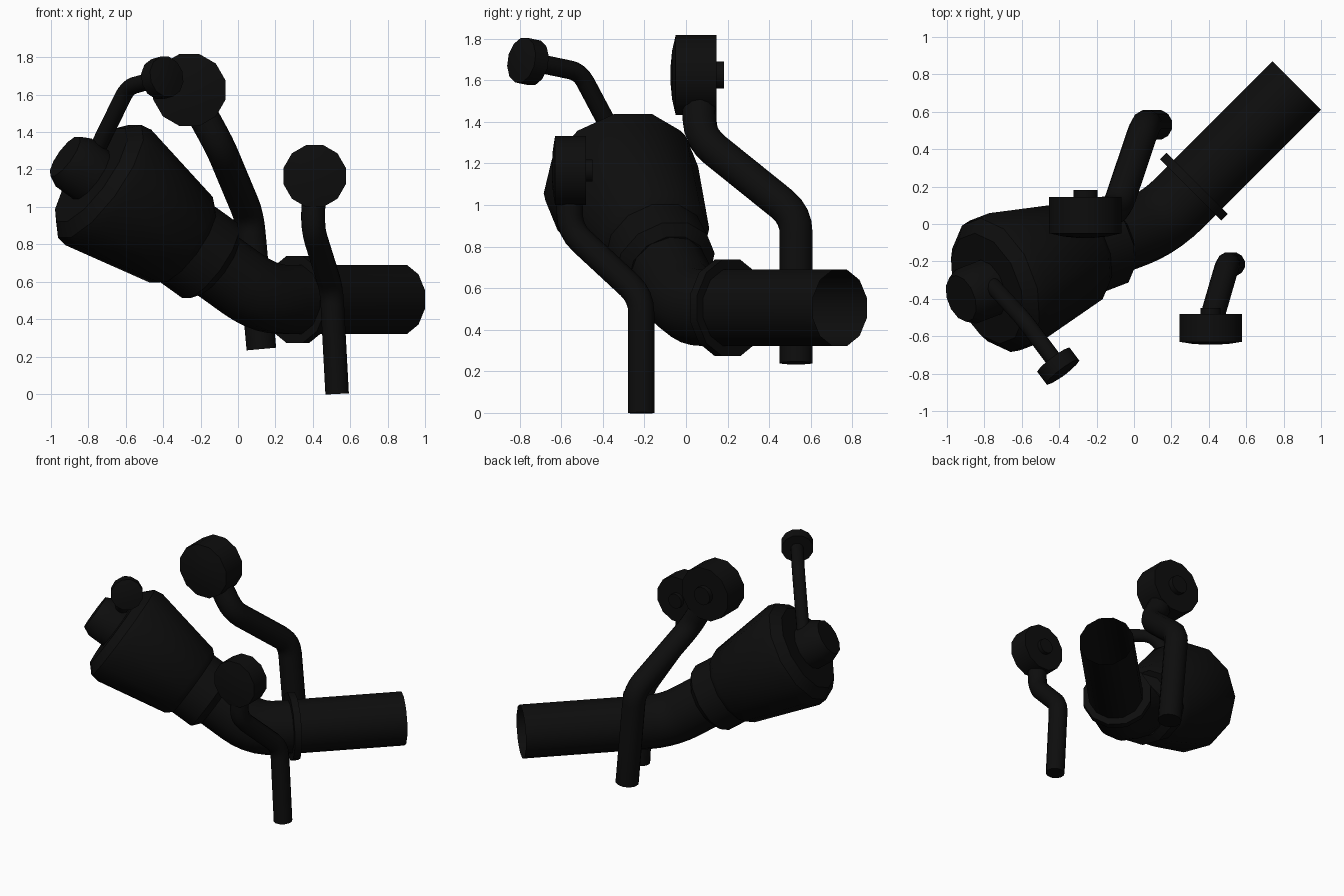
import bpy, bmesh, math
from mathutils import Vector

SIDES = 12

old = bpy.data.objects.get("Cube")
if old:
    bpy.data.objects.remove(old, do_unlink=True)

black = bpy.data.materials.new("matte_black")
black.use_nodes = True
BLACK = (0.004, 0.004, 0.004, 1)
black.diffuse_color = BLACK
black.node_tree.nodes["Principled BSDF"].inputs["Base Color"].default_value = BLACK


def loft(name, points, radii, cap_start=True, cap_end=True):
    """Sweep a twelve sided ring along points, one radius per point."""
    pts = [Vector(p) for p in points]
    bm = bmesh.new()
    rings, side = [], None
    for i, p in enumerate(pts):
        tangent = (pts[min(i + 1, len(pts) - 1)] - pts[max(i - 1, 0)]).normalized()
        if side is None:
            side = Vector((0, 0, 1)) if abs(tangent.z) < 0.9 else Vector((0, 1, 0))
        side = (side - tangent * side.dot(tangent)).normalized()
        other = tangent.cross(side)
        ring = []
        for k in range(SIDES):
            a = 2 * math.pi * (k + 0.5) / SIDES
            ring.append(bm.verts.new(p + radii[i] * (side * math.cos(a) + other * math.sin(a))))
        rings.append(ring)
    for a, b in zip(rings, rings[1:]):
        for k in range(SIDES):
            n = (k + 1) % SIDES
            bm.faces.new((a[k], a[n], b[n], b[k]))
    if cap_start:
        bm.faces.new(rings[0][::-1])
    if cap_end:
        bm.faces.new(rings[-1])
    bmesh.ops.recalc_face_normals(bm, faces=bm.faces)
    mesh = bpy.data.meshes.new(name)
    bm.to_mesh(mesh)
    bm.free()
    mesh.materials.append(black)
    obj = bpy.data.objects.new(name, mesh)
    bpy.context.collection.objects.link(obj)
    bpy.ops.object.select_all(action="DESELECT")
    obj.select_set(True)
    bpy.context.view_layer.objects.active = obj
    bpy.ops.object.shade_smooth_by_angle(angle=math.radians(35))
    return obj


def round_corners(points, trim, steps=4):
    """Replace each inner corner of a path with a smooth arc."""
    pts = [Vector(p) for p in points]
    out = [pts[0]]
    for a, b, c in zip(pts, pts[1:], pts[2:]):
        start = b + (a - b).normalized() * trim
        end = b + (c - b).normalized() * trim
        for i in range(steps + 1):
            t = i / steps
            out.append(start * (1 - t) ** 2 + b * (2 * t * (1 - t)) + end * t ** 2)
    out.append(pts[-1])
    return out


def rod(name, points, radius, trim):
    path = round_corners(points, trim)
    loft(name, path, [radius] * len(path))


def lathe(name, origin, axis, profile):
    """Profile is a list of (distance along axis, radius)."""
    origin, axis = Vector(origin), Vector(axis).normalized()
    loft(name, [origin + axis * s for s, r in profile], [r for s, r in profile])


def knob(name, centre, axis, radius, depth, dome):
    """Drum with a shallow domed front."""
    h = depth / 2
    lathe(name, centre, axis, [(-h, radius), (h, radius), (h + dome * 0.7, radius * 0.6),
                               (h + dome, radius * 0.2)])


# Main pipe, open at the far end, bending up into the head
corner = Vector((0.14, 0.01, 0.505))
head_base = Vector((-0.305, -0.16, 0.825))
head_axis = Vector((-0.775, -0.298, 0.557)).normalized()
pipe = round_corners([(0.87, 0.74, 0.505), corner, head_base], 0.15, 5)
loft("main_pipe", pipe, [0.19] * len(pipe), cap_start=False)

# Collar around the pipe
lathe("pipe_collar", (0.32, 0.2, 0.505), (1, 1, 0), [(-0.025, 0.24), (0.025, 0.24)])

# Flared head with its neck ring, closed end and end boss
lathe("head", head_base, head_axis,
      [(-0.245, 0.195), (-0.2, 0.25), (-0.04, 0.25), (0, 0.285),
       (0.5, 0.385), (0.56, 0.375), (0.62, 0.31)])
lathe("head_end_boss", head_base, head_axis, [(0.58, 0.16), (0.74, 0.16), (0.8, 0.13)])

# Large lever at the back
rod("back_lever", [(0.125, 0.53, 0.24), (0.06, 0.53, 0.95), (-0.095, 0.07, 1.32),
                   (-0.21, 0.06, 1.53)], 0.082, 0.09)
knob("back_lever_knob", (-0.26, 0.048, 1.625), (0, -1, 0), 0.2, 0.195, 0.025)
lathe("back_lever_nub", (-0.26, 0.14, 1.625), (0, 1, 0), [(0, 0.067), (0.042, 0.067)])

# Medium lever at the front
rod("front_lever", [(0.53, -0.215, 0), (0.5, -0.215, 0.56), (0.4, -0.56, 0.88),
                    (0.405, -0.56, 1.1)], 0.065, 0.08)
knob("front_lever_knob", (0.41, -0.555, 1.165), (0, -1, 0), 0.172, 0.15, 0.015)
lathe("front_lever_nub", (0.41, -0.48, 1.165), (0, 1, 0), [(0, 0.055), (0.03, 0.055)])

# Small lever on the head
elbow = Vector((-0.59, -0.51, 1.64))
tip = Vector((-0.41, -0.75, 1.69))
rod("head_lever", [(-0.83, -0.25, 1.15), elbow, tip], 0.045, 0.06)
knob("head_lever_knob", (-0.405, -0.76, 1.69), tip - elbow, 0.112, 0.08, 0.012)
